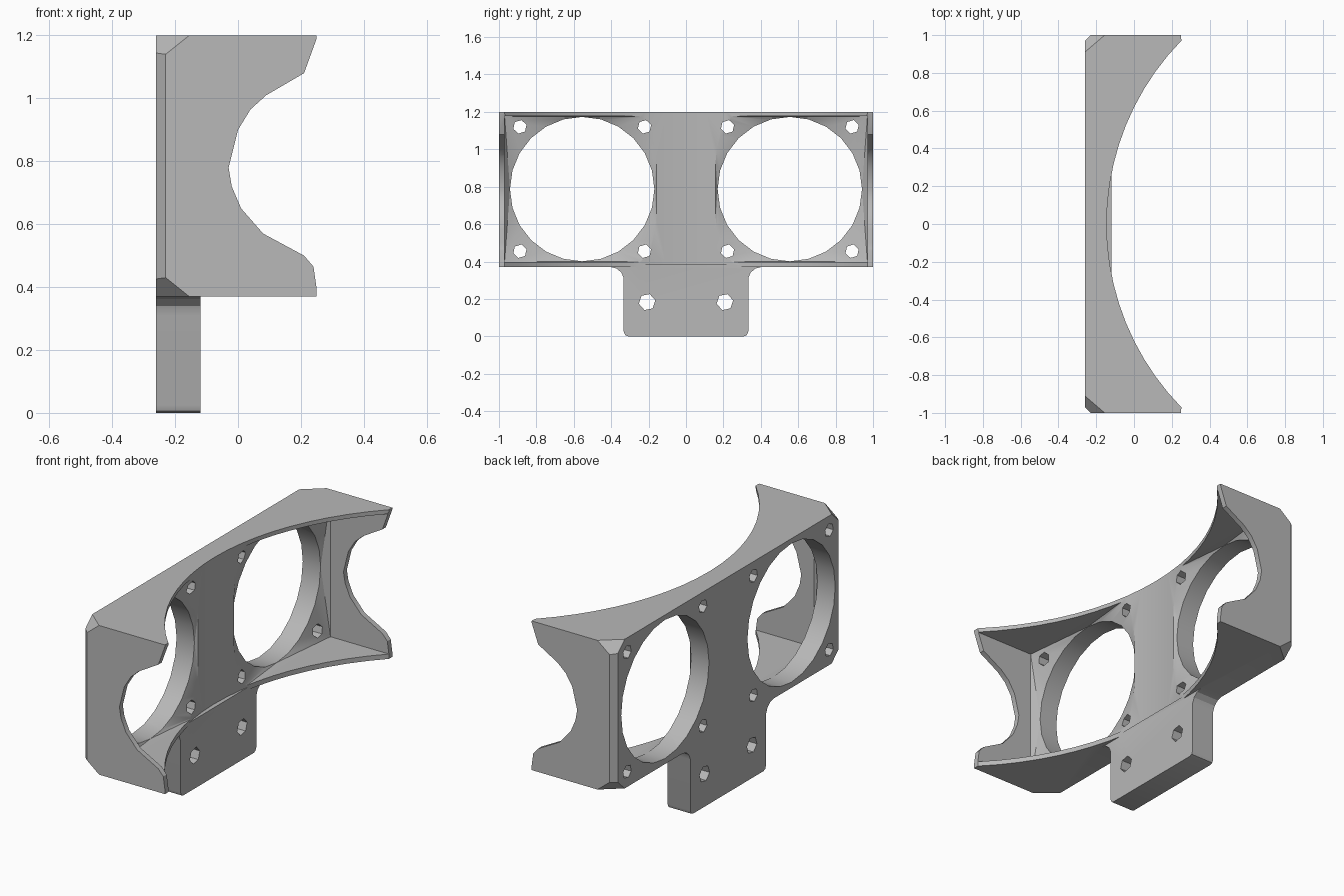
import bpy, bmesh, math
from mathutils import Vector

cube = bpy.data.objects.get("Cube")
if cube:
    bpy.data.objects.remove(cube, do_unlink=True)

BACK, BOTTOM, TOP = -0.26, 0.37, 1.2
FAN_Y, FAN_Z, FAN_R = 0.555, 0.787, 0.386

grey = bpy.data.materials.new("plain grey")
grey.use_nodes = True
grey.diffuse_color = (0.48, 0.48, 0.48, 1)
grey.node_tree.nodes["Principled BSDF"].inputs["Base Color"].default_value = grey.diffuse_color


def make(name, bm):
    bmesh.ops.recalc_face_normals(bm, faces=bm.faces[:])
    mesh = bpy.data.meshes.new(name)
    bm.to_mesh(mesh)
    bm.free()
    mesh.materials.append(grey)
    ob = bpy.data.objects.new(name, mesh)
    bpy.context.collection.objects.link(ob)
    return ob


def prism(points, axis, lo, hi):
    """Extrude a 2D outline along x, y or z (outline uses the other two axes in order)."""
    bm = bmesh.new()
    def vert(p, d):
        co = list(p)
        co.insert("xyz".index(axis), d)
        return bm.verts.new(co)
    a = [vert(p, lo) for p in points]
    b = [vert(p, hi) for p in points]
    bm.faces.new(a)
    bm.faces.new(b[::-1])
    for i in range(len(a)):
        j = (i + 1) % len(a)
        bm.faces.new((a[i], a[j], b[j], b[i]))
    return bm


def ring(y, z, r, n, turn=0.0):
    return [(y + r * math.cos(math.tau * i / n + turn),
             z + r * math.sin(math.tau * i / n + turn)) for i in range(n)]


def combine(ob, other, operation="DIFFERENCE"):
    mod = ob.modifiers.new("join", "BOOLEAN")
    mod.operation, mod.object, mod.solver = operation, other, "EXACT"
    bpy.context.view_layer.objects.active = ob
    bpy.ops.object.modifier_apply(modifier=mod.name)
    bpy.data.objects.remove(other, do_unlink=True)


# Body: straight back, arc-shaped front
arc_r, steps = 1.388, 20
half = math.asin(0.97 / arc_r)
arc = []
for i in range(steps + 1):
    t = -half + 2 * half * i / steps
    arc.append((-0.145 + arc_r * (1 - math.cos(t)), arc_r * math.sin(t)))
outline = [(BACK, 0.97), (BACK, -0.97), (-0.23, -1), (0.25, -1)] + arc + [(0.25, 1), (-0.23, 1)]
bm = prism(outline, "z", BOTTOM, TOP)
bmesh.ops.recalc_face_normals(bm, faces=bm.faces[:])

# Slanted cuts on the four back corners
for sy in (-1, 1):
    for sz, z in ((1, TOP), (-1, BOTTOM)):
        cut = bmesh.ops.bisect_plane(
            bm, geom=bm.verts[:] + bm.edges[:] + bm.faces[:], dist=1e-5,
            plane_co=Vector((-0.155, sy, z)),
            plane_no=Vector((-0.54, 0.63 * sy, 0.675 * sz)), clear_outer=True)
        edges = [e for e in cut["geom_cut"] if isinstance(e, bmesh.types.BMEdge)]
        bmesh.ops.holes_fill(bm, edges=edges)
body = make("fan_bracket", bm)

# Mounting tab with flared shoulders
side = [(0.31, 0), (0.325, 0.006), (0.333, 0.025), (0.333, 0.31), (0.345, 0.34),
        (0.37, 0.362), (0.41, 0.372), (0.41, 0.385)]
tab = side + [(-y, z) for y, z in reversed(side)]
combine(body, make("mounting_tab", prism(tab, "x", BACK, -0.12)), "UNION")

# Fan openings and the square pockets in front of them
for s in (-1, 1):
    circle = ring(s * FAN_Y, FAN_Z, FAN_R, 24)
    square = [(s * FAN_Y + a * 0.415, FAN_Z + b * 0.39) for a in (-1, 1) for b in (-1, 1)]
    bm = bmesh.new()
    for x, pts in ((-0.15, circle), (-0.11, square), (0.5, square)):
        for y, z in pts:
            bm.verts.new((x, y, z))
    bmesh.ops.convex_hull(bm, input=bm.verts[:])
    combine(body, make("pocket_cutter", bm))
    combine(body, make("fan_cutter", prism(circle, "x", -0.4, -0.08)))

    # Screw holes
    for y in (0.222, 0.888):
        for z in (0.455, 1.12):
            combine(body, make("screw_cutter", prism(ring(s * y, z, 0.037, 6, 0.3), "x", -0.4, 0.3)))
    combine(body, make("tab_hole_cutter", prism(ring(s * 0.208, 0.183, 0.045, 6, 0.2), "x", -0.4, 0.3)))

# Scooped cut through both end walls
scoop = [(0.4, 1.25), (0.26, 1.25), (0.25, 1.19), (0.21, 1.08), (0.09, 1.01), (0.04, 0.965),
         (0.0, 0.9), (-0.03, 0.78), (-0.02, 0.72), (0.01, 0.65), (0.08, 0.57),
         (0.21, 0.5), (0.24, 0.465), (0.255, 0.36), (0.4, 0.36)]
combine(body, make("scoop_cutter", prism(scoop, "y", -1.2, 1.2)))

bpy.ops.object.select_all(action="DESELECT")
body.select_set(True)
bpy.context.view_layer.objects.active = body
bpy.ops.object.shade_smooth_by_angle(angle=math.radians(25))
